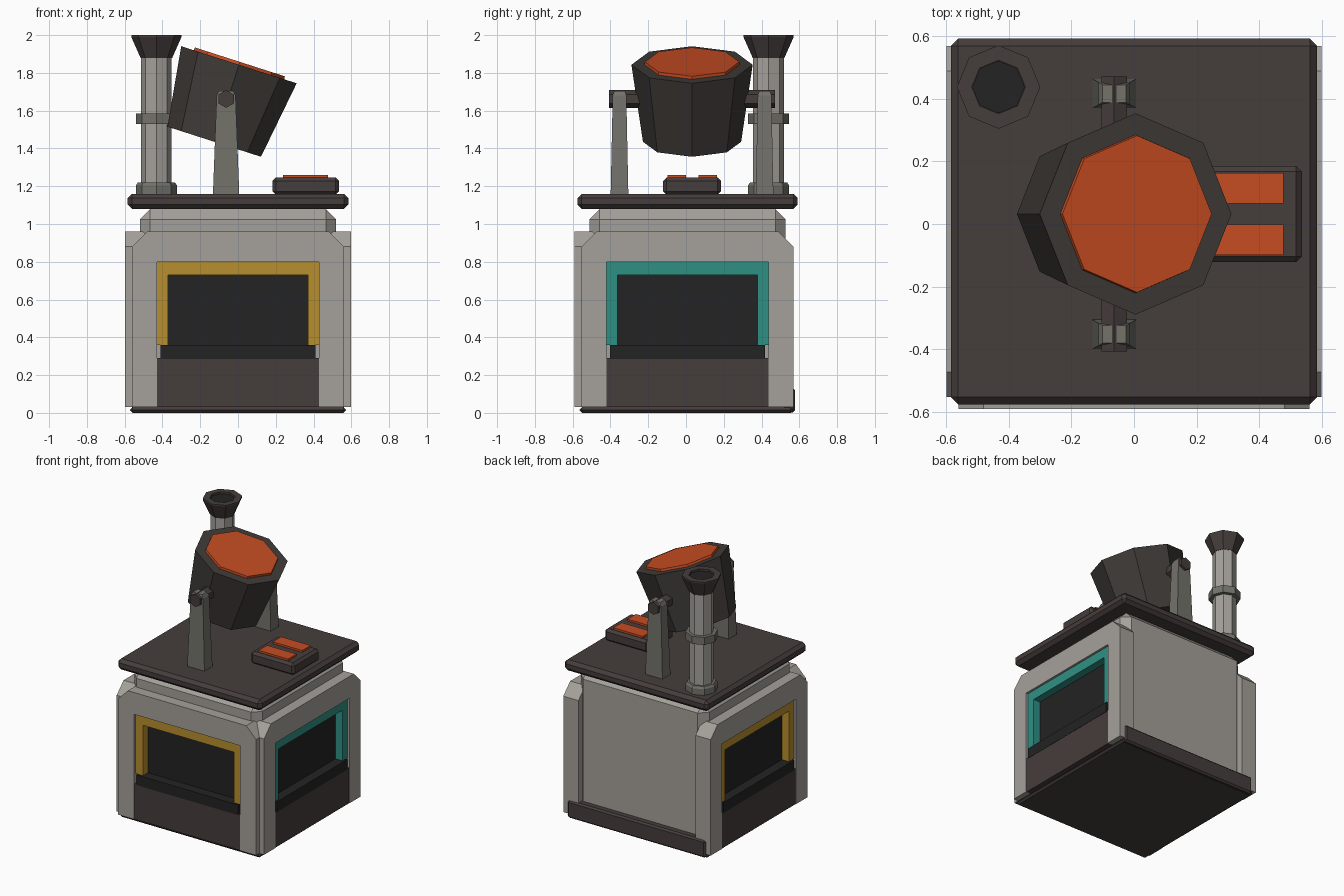
import bpy
import bmesh
from math import cos, sin, tau, radians
from mathutils import Matrix, Vector

cube = bpy.data.objects.get("Cube")
if cube:
    bpy.data.objects.remove(cube, do_unlink=True)

CY = 0.008   # y centre of the housing
TY = 0.032   # y centre of the parts on the roof


def material(name, hex_code):
    rgb = [int(hex_code[i:i + 2], 16) / 255 for i in (0, 2, 4)]
    lin = [c / 12.92 if c < 0.04045 else ((c + 0.055) / 1.055) ** 2.4 for c in rgb]
    m = bpy.data.materials.new(name)
    m.use_nodes = True
    m.diffuse_color = (*lin, 1)
    m.node_tree.nodes["Principled BSDF"].inputs["Base Color"].default_value = (*lin, 1)
    return m


PALE = material("pale_grey", "a5a19b")
GREY = material("mid_grey", "73726a")
BROWN = material("dark_brown", "453d3c")
IRON = material("dark_iron", "3f3b38")
BLACK = material("black", "232323")
ORANGE = material("orange", "c64c22")
YELLOW = material("yellow", "b88e2d")
TEAL = material("teal", "2f9084")


def finish(name, bm, mat, loc=(0, 0, 0), rot=(0, 0, 0)):
    bmesh.ops.recalc_face_normals(bm, faces=bm.faces)
    mesh = bpy.data.meshes.new(name)
    bm.to_mesh(mesh)
    bm.free()
    mesh.materials.append(mat)
    ob = bpy.data.objects.new(name, mesh)
    ob.location, ob.rotation_euler = loc, rot
    bpy.context.scene.collection.objects.link(ob)
    return ob


def box(name, mat, x, y, z, bevel=0.0, **place):
    """Box from (min, max) ranges with an optional chamfer."""
    bm = bmesh.new()
    size = [r[1] - r[0] for r in (x, y, z)]
    mid = Vector([(r[0] + r[1]) / 2 for r in (x, y, z)])
    bmesh.ops.create_cube(bm, size=1, matrix=Matrix.Translation(mid) @ Matrix.Diagonal((*size, 1)))
    if bevel:
        bmesh.ops.bevel(bm, geom=bm.edges[:], offset=bevel, segments=1, affect='EDGES')
    return finish(name, bm, mat, **place)


def loft(name, mat, rings, **place):
    """Bridge rings of points into a closed, capped shape."""
    bm = bmesh.new()
    loops = [[bm.verts.new(p) for p in ring] for ring in rings]
    n = len(loops[0])
    for a, b in zip(loops, loops[1:]):
        for i in range(n):
            j = (i + 1) % n
            bm.faces.new((a[i], a[j], b[j], b[i]))
    bm.faces.new(loops[0][::-1])
    bm.faces.new(loops[-1])
    return finish(name, bm, mat, **place)


def turned(name, mat, profile, sides=8, **place):
    rings = [[(r * cos(tau * i / sides), r * sin(tau * i / sides), z) for i in range(sides)]
             for r, z in profile]
    return loft(name, mat, rings, **place)


def arch(name, mat, outline, depth, **place):
    """Extrude a half outline, mirrored across the centre, between two depths."""
    pts = outline + [(-u, z) for u, z in reversed(outline)]
    return loft(name, mat, [[(u, -d, z) for u, z in pts] for d in depth], **place)


# Housing: chamfered core, base plate, rear skirting and roof slab
box("core", PALE, (-0.52, 0.52), (-0.52, 0.52), (0.01, 1.08), 0.055, loc=(0, CY, 0))
box("base_plate", BROWN, (-0.572, 0.572), (-0.572, 0.56), (0, 0.03), 0.014, loc=(0, CY, 0))
box("rear_skirting", BROWN, (-0.56, 0.56), (0.5, 0.57), (0.002, 0.13), 0.012, loc=(0, CY, 0))
box("roof_slab", BROWN, (-0.584, 0.584), (-0.583, 0.583), (1.08, 1.16), 0.023, loc=(0, CY, 0))

# Three matching sides: arched panel, trim, window, sill and lower panel
PANEL = [(0.43, 0.8), (0.43, 0.03), (0.56, 0.03), (0.56, 0.88), (0.48, 0.96)]
TRIM = [(0.37, 0.73), (0.37, 0.36), (0.43, 0.36), (0.43, 0.8)]


def arch_solid(name, mat, outline, depth, **place):
    """Arch made of two mirrored legs and a lintel, joined as quads."""
    bm = bmesh.new()
    mirrored = [(-u, z) for u, z in reversed(outline)]
    front, back = [[bm.verts.new((u, -d, z)) for u, z in outline + mirrored] for d in depth]
    n, h = len(front), len(outline)
    for ring in (front, back):
        bm.faces.new(ring[:h])
        bm.faces.new(ring[h:])
        bm.faces.new((ring[0], ring[h - 1], ring[h], ring[-1]))
    for i in range(n):
        j = (i + 1) % n
        bm.faces.new((front[i], front[j], back[j], back[i]))
    return finish(name, bm, mat, **place)


for side, angle, trim in (("front", 0, YELLOW), ("left", 90, TEAL), ("right", -90, YELLOW)):
    place = dict(loc=(0, CY, 0), rot=(0, 0, radians(angle)))
    arch_solid(side + "_panel", PALE, PANEL, (0.598, 0.475), **place)
    arch_solid(side + "_trim", trim, TRIM, (0.582, 0.5), **place)
    box(side + "_window", BLACK, (-0.372, 0.372), (-0.525, -0.517), (0.35, 0.735), **place)
    box(side + "_sill", BLACK, (-0.41, 0.41), (-0.596, -0.5), (0.285, 0.36), **place)
    box(side + "_lower_panel", BROWN, (-0.43, 0.43), (-0.594, -0.5), (0.03, 0.29), **place)

# Chimney with two collars and a flared, hollow cap
flue = dict(loc=(-0.432, 0.437, 0))
turned("chimney_pipe", PALE, [(0.081, 1.15), (0.081, 1.9)], **flue)
turned("chimney_foot", GREY, [(0.108, 1.15), (0.108, 1.205), (0.098, 1.22)], **flue)
turned("chimney_collar", GREY, [(0.108, 1.53), (0.108, 1.585)], **flue)
turned("chimney_cap", BROWN, [(0.084, 1.88), (0.133, 1.99), (0.133, 2.0),
                              (0.085, 2.0), (0.085, 1.98)], **flue)
turned("chimney_hole", BLACK, [(0.084, 1.979), (0.084, 1.986)], **flue)

# Tilted crucible with its molten surface
tilt = dict(loc=(0.005, TY, 1.843), rot=(0, radians(17.8), 0))
turned("crucible", IRON, [(0.26, -0.428), (0.321, 0)], **tilt)
turned("molten_surface", ORANGE, [(0.254, -0.01), (0.25, 0.016)], **tilt)

# Tapered supports and the hexagonal axle
for side, s in (("front", -1), ("back", 1)):
    rings = [[(a * hx, b * hy, z) for a, b in ((-1, -1), (1, -1), (1, 1), (-1, 1))]
             for hx, hy, z in ((0.07, 0.047, 1.15), (0.05, 0.036, 1.68), (0.038, 0.028, 1.705))]
    loft(side + "_support", GREY, rings, loc=(-0.063, TY + s * 0.384, 0))
turned("axle", BROWN, [(0.047, -0.439), (0.047, 0.439)], sides=6,
       loc=(-0.063, TY, 1.662), rot=(radians(90), 0, radians(0)))
bpy.data.objects["axle"].rotation_euler = (Matrix.Rotation(radians(90), 3, 'X')
                                           @ Matrix.Rotation(radians(30), 3, 'Z')).to_euler()

# Control pad with two keys
box("control_pad", BROWN, (0.183, 0.535), (-0.153, 0.153), (1.155, 1.246), 0.018, loc=(0, TY, 0))
for side, s in (("front", -1), ("back", 1)):
    box(side + "_key", ORANGE, (0.237, 0.476), (-0.049, 0.049), (1.24, 1.26),
        loc=(0, TY + s * 0.082, 0))
